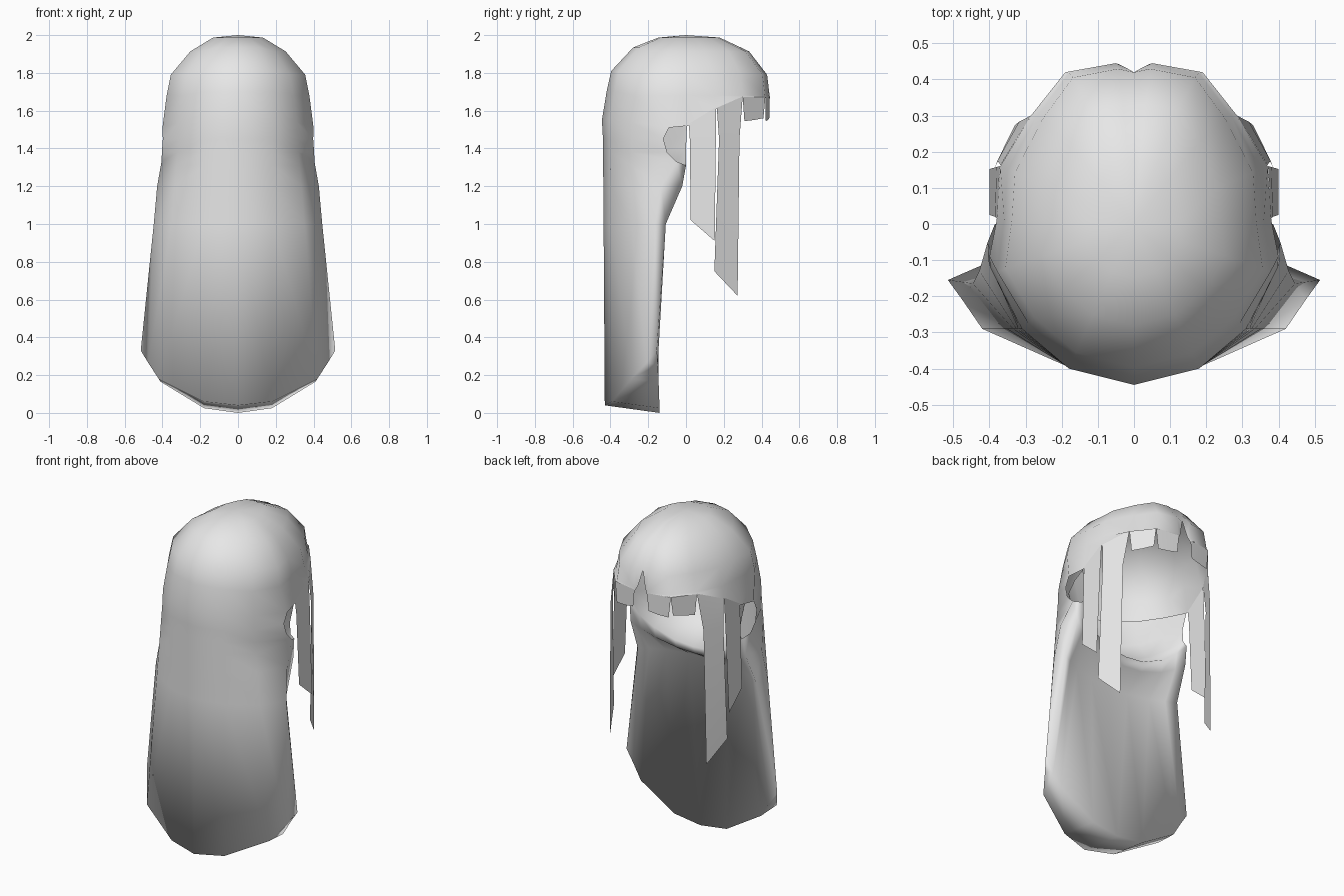
import bpy, bmesh, math

if "Cube" in bpy.data.objects:
    bpy.data.objects.remove(bpy.data.objects["Cube"])

mat = bpy.data.materials.new("light_grey")
mat.diffuse_color = (0.8, 0.8, 0.8, 1)
mat.use_nodes = True
mat.node_tree.nodes["Principled BSDF"].inputs["Base Color"].default_value = mat.diffuse_color


def sheet(name, rows, angle=180):
    """Skin rows of right-half points (None leaves a gap) and mirror across x."""
    bm = bmesh.new()
    grid = [[bm.verts.new(p) if p else None for p in row] for row in rows]
    for a, b in zip(grid, grid[1:]):
        for i in range(min(len(a), len(b)) - 1):
            quad = [a[i], a[i + 1], b[i + 1], b[i]]
            if all(quad):
                bm.faces.new(quad)
    bmesh.ops.remove_doubles(bm, verts=bm.verts, dist=0.0005)
    bmesh.ops.dissolve_degenerate(bm, edges=bm.edges, dist=0.0005)
    other = bmesh.ops.duplicate(bm, geom=bm.verts[:] + bm.edges[:] + bm.faces[:])["geom"]
    verts = [g for g in other if isinstance(g, bmesh.types.BMVert)]
    faces = [g for g in other if isinstance(g, bmesh.types.BMFace)]
    for v in verts:
        v.co.x *= -1
    bmesh.ops.reverse_faces(bm, faces=faces)
    bmesh.ops.remove_doubles(bm, verts=bm.verts, dist=0.0005)
    me = bpy.data.meshes.new(name)
    bm.to_mesh(me)
    bm.free()
    me.materials.append(mat)
    ob = bpy.data.objects.new(name, me)
    bpy.context.collection.objects.link(ob)
    bpy.ops.object.select_all(action='DESELECT')
    ob.select_set(True)
    bpy.context.view_layer.objects.active = ob
    bpy.ops.object.shade_smooth_by_angle(angle=math.radians(angle))
    return ob


def fall(z, side, edge):
    """Outer row of the back fall: three flaring back points, then side and edge."""
    t = (1.5 - z) / 1.32
    return [(0, -.44 + .01 * t, z), (.18, -.40 + .01 * t, z),
            (.31 + .11 * t, -.29, z), side, edge]


def hollow(y0, z0, edge, power=2.5):
    """Inner row curving from the centre (y0, z0) out to the side edge."""
    ex, ey, ez = edge
    return [(ex * t, y0 + (ey - y0) * t ** power, z0 + (ez - z0) * t ** power)
            for t in (0, .32, .65, .86, 1)]


# Plan outline of the cap, from centre back round to the centre of the fringe
outline = [(0, -.445), (.18, -.40), (.31, -.29), (.40, -.14), (.38, .01),
           (.37, .16), (.285, .30), (.19, .42), (.05, .445), (0, .435)]
hem = [1.55, 1.55, 1.54, 1.51, 1.52, 1.61, 1.67, 1.67, 1.67, 1.67]

# Crown rings: (side scale, fringe-side scale, height)
rows = []
for s, f, z in [(0, 0, 2.0), (.33, .40, 1.987), (.63, .75, 1.914),
                (.89, .965, 1.79), (.945, .995, 1.68)]:
    rows.append([(x * s, y * (f if y > .2 else s), z + (.02 if y < -.3 and s > .5 else 0))
                 for x, y in outline])
# Hem with the ear arch and the centre parting of the fringe
rows.append([(x, y, z) for (x, y), z in zip(outline, hem)])
rows[-1][3] = (.40, -.09, 1.51)
rows[-2][-1] = (.025, .434, 1.69)
rows[-1][-1] = (.042, .442, 1.66)

# Long back fall, open at each ear, down to the pointed hem
ear, jaw, neck, tip = (.385, 0, 1.31), (.392, -.02, 1.2), (.405, -.107, 1.0), (.515, -.155, .33)
rows += [
    fall(1.45, (.398, -.12, 1.45), None),
    fall(1.38, (.403, -.10, 1.38), None),
    fall(1.31, (.405, -.05, 1.33), ear),
    fall(1.20, (.428, -.13, 1.2), jaw),
    fall(1.00, (.446, -.165, 1.0), neck),
    [(0, -.43, .04), (.18, -.39, .06), (.42, -.29, .18), (.475, -.21, .265), tip]]
# Underside, inner face, nape ledge and scalp lining
rows += [
    [(0, -.14, 0), (.18, -.14, .025), (.41, -.145, .165), (.465, -.15, .255), tip],
    hollow(-.22, 1.0, neck),
    hollow(-.09, 1.08, jaw),
    hollow(-.07, 1.13, ear),
    hollow(-.24, 1.21, (.36, 0, 1.33)),
    hollow(-.36, 1.35, (.355, 0, 1.40)),
    hollow(-.425, 1.55, (.378, .005, 1.52))]
sheet("crown_and_back_hair", rows)

# Short fringe strands with narrow gaps between them
for i, (a, m, b) in enumerate([
        ((.285, .30), (.24, .357), (.19, .42)),
        ((.19, .42), (.11, .434), (.042, .442))]):
    def low(p, z, k):
        return (p[0] + (m[0] - p[0]) * k, p[1] + (m[1] - p[1]) * k, z)
    sheet(f"fringe_strand_{i + 1}", [
        [(*p, 1.672) for p in (a, m, b)],
        [low(a, 1.545, .16), low(m, 1.55, 0), low(b, 1.56, .16)]])

# Long flat locks in front of the ears
sheet("rear_side_lock", [
    [(.379, .015, 1.53), (.371, .16, 1.62)],
    [(.385, .02, 1.45), (.38, .158, 1.45)],
    [(.40, .025, 1.02), (.40, .152, .91)]])
sheet("front_side_lock", [
    [(.369, .163, 1.615), (.285, .30, 1.675)],
    [(.378, .175, 1.45), (.318, .283, 1.45)],
    [(.388, .15, .75), (.33, .273, .62)]])
